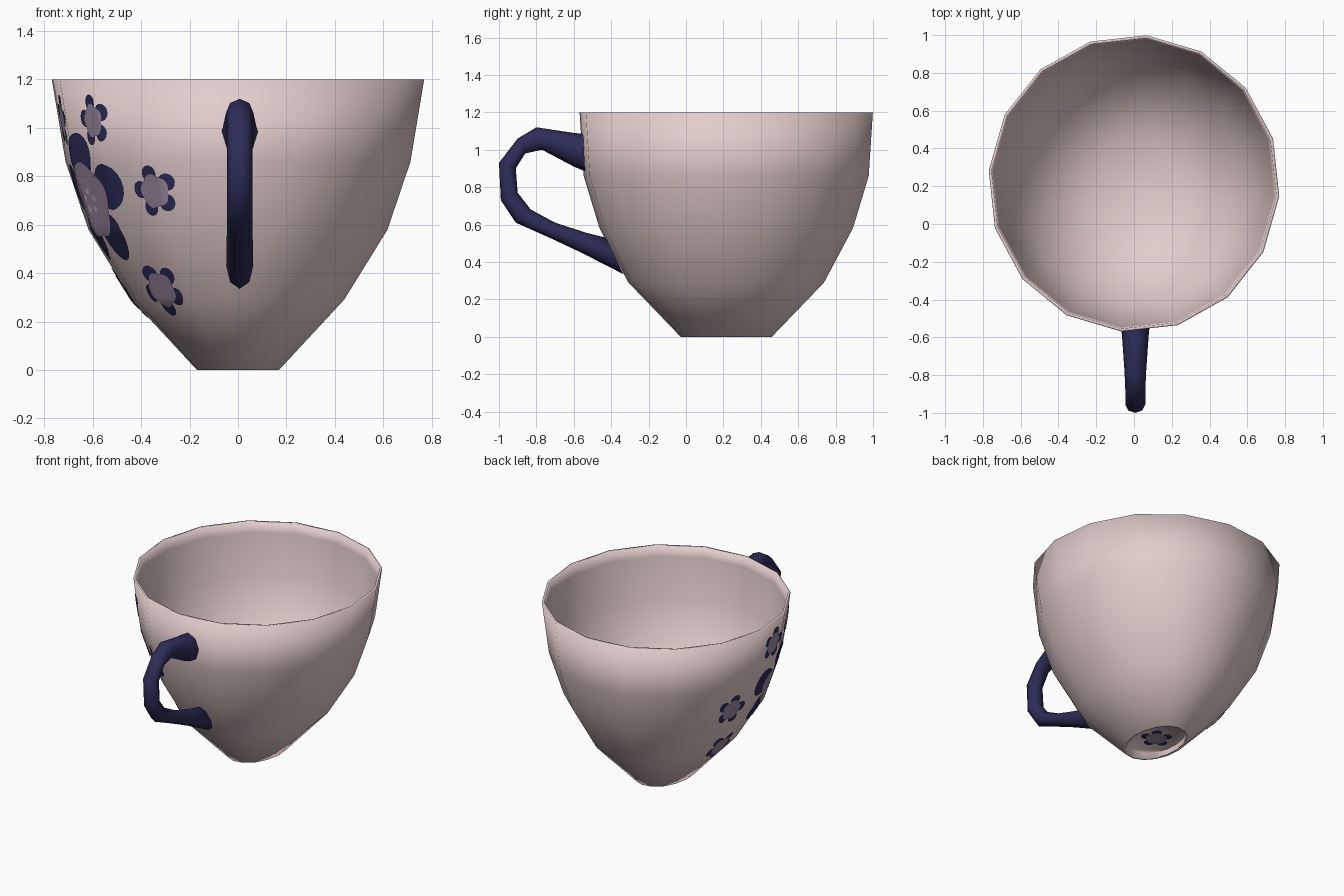
import bpy, bmesh, math
from mathutils import Vector
from mathutils.bvhtree import BVHTree

if "Cube" in bpy.data.objects:
    bpy.data.objects.remove(bpy.data.objects["Cube"])


def material(name, rgb):
    m = bpy.data.materials.new(name)
    m.diffuse_color = (*rgb, 1)
    m.use_nodes = True
    m.node_tree.nodes["Principled BSDF"].inputs["Base Color"].default_value = m.diffuse_color
    return m


PINK = material("pale pink glaze", (0.76, 0.61, 0.60))
NAVY = material("navy", (0.026, 0.026, 0.10))
MAUVE = material("grey mauve", (0.33, 0.26, 0.35))
PALE = material("pale mauve", (0.58, 0.48, 0.55))


def finish(bm, name, mats, angle=50, recalc=True):
    if recalc:
        bmesh.ops.recalc_face_normals(bm, faces=bm.faces)
    me = bpy.data.meshes.new(name)
    bm.to_mesh(me)
    bm.free()
    ob = bpy.data.objects.new(name, me)
    bpy.context.collection.objects.link(ob)
    for m in mats:
        me.materials.append(m)
    bpy.ops.object.select_all(action='DESELECT')
    ob.select_set(True)
    bpy.context.view_layer.objects.active = ob
    bpy.ops.object.shade_smooth_by_angle(angle=math.radians(angle))
    return ob


def loft(bm, rings):
    """Join rings of points with quads and close both ends."""
    rows = [[bm.verts.new(p) for p in r] for r in rings]
    n = len(rows[0])
    for a, b in zip(rows, rows[1:]):
        for i in range(n):
            j = (i + 1) % n
            bm.faces.new((a[i], a[j], b[j], b[i]))
    bm.faces.new(rows[0])
    bm.faces.new(rows[-1])


# Cup: 16-sided oval rings from the foot, up the outside, down the inside
CY, SIDES, FOOT = 0.215, 16, 0.035
profile = [  # z, x radius, y radius
    (FOOT, 0.15, 0.22), (0.0, 0.155, 0.228), (0.0, 0.17, 0.245),
    (0.29, 0.44, 0.525), (0.58, 0.62, 0.68), (0.86, 0.715, 0.765),
    (1.2, 0.772, 0.787),
    (1.2, 0.757, 0.772), (1.13, 0.745, 0.765), (0.86, 0.694, 0.743),
    (0.60, 0.602, 0.652), (0.40, 0.43, 0.47), (0.28, 0.22, 0.25)]


def oval(z, rx, ry):
    pts = []
    for i in range(SIDES):
        a = math.radians(-5) + math.tau * i / SIDES
        pts.append((rx * math.cos(a), CY + ry * math.sin(a), z))
    return pts


bm = bmesh.new()
loft(bm, [oval(*p) for p in profile])
cup = finish(bm, "cup", [PINK], 80)
# The rim is soft, so smooth across it; the foot recess stays crisp
sharp = cup.data.attributes.get("sharp_edge")
for e in cup.data.edges:
    if all(cup.data.vertices[v].co.z > 1.1 for v in e.vertices):
        e.use_edge_sharp = False
tree = BVHTree.FromObject(cup, bpy.context.evaluated_depsgraph_get())

# Handle: oval rings between outer and inner outline points (y, z), half width
outline = [
    ((-0.55, 1.085), (-0.54, 0.885), 0.075), ((-0.60, 1.09), (-0.60, 0.91), 0.07),
    ((-0.80, 1.12), (-0.77, 1.00), 0.057), ((-0.90, 1.06), (-0.86, 0.98), 0.053),
    ((-1.00, 0.93), (-0.91, 0.90), 0.053), ((-0.99, 0.73), (-0.90, 0.77), 0.053),
    ((-0.91, 0.61), (-0.83, 0.68), 0.053), ((-0.73, 0.53), (-0.70, 0.61), 0.053),
    ((-0.56, 0.45), (-0.53, 0.555), 0.055), ((-0.335, 0.335), (-0.43, 0.53), 0.055)]
rings = []
for o, i, w in outline:
    o, i = Vector((0, *o)), Vector((0, *i))
    mid, half = (o + i) / 2, (o - i) / 2
    rings.append([mid + half * math.cos(math.tau * k / 8)
                  + Vector((0.007 + w * math.sin(math.tau * k / 8), 0, 0))
                  for k in range(8)])
bm = bmesh.new()
loft(bm, rings)
finish(bm, "handle", [NAVY], 60)


# Painted flowers: thin patches laid on the cup surface
def side_place(deg, z0):
    """Map flat (u, v) offsets to the cup's side, around an angle and height."""
    def hit(a, z):
        d = Vector((math.cos(a), math.sin(a), 0))
        return tree.ray_cast(Vector((0, CY, z)) + d * 2, -d)
    a0 = math.radians(deg)
    c = hit(a0, z0)[0]
    r = math.hypot(c.x, c.y - CY)

    def place(u, v, lift):
        p, n = hit(a0 + u / r, z0 + v)[:2]
        return p + n * lift
    return place


def base_place(u, v, lift):
    return Vector((u, CY - v, FOOT - lift))


def patch(bm, place, u, v, r, lift, mat, wave=0.0, turn=0.0, rows=4, n=20):
    def at(k, t):
        a = math.tau * k / n
        s = r * t * (1 + wave * math.cos(5 * (a - turn)))
        return bm.verts.new(place(u + s * math.cos(a), v + s * math.sin(a), lift))
    centre = at(0, 0)
    prev = None
    for row in range(1, rows + 1):
        cur = [at(k, row / rows) for k in range(n)]
        for k in range(n):
            j = (k + 1) % n
            if prev is None:
                f = bm.faces.new((centre, cur[k], cur[j]))
            else:
                f = bm.faces.new((prev[k], cur[k], cur[j], prev[j]))
            f.material_index = mat
        prev = cur


def flower(name, place, size, turn_deg, petal=0.33, heart=0.63, dots=False):
    """Five petals under a five-cornered heart, with optional dots."""
    bm = bmesh.new()
    turn = math.radians(turn_deg)
    patch(bm, place, 0, 0, size * heart, 0.006, 0, 0.06, turn, 6, 30)
    for k in range(5):
        a = turn + math.tau * k / 5
        d = size * (1 - petal)
        patch(bm, place, d * math.cos(a), d * math.sin(a), size * petal, 0.004, 1)
        if dots:
            patch(bm, place, 0.04 * math.cos(a), 0.04 * math.sin(a), 0.014, 0.008, 2, n=10, rows=2)
    finish(bm, name, [MAUVE, NAVY, PALE], 80, recalc=False)


flower("large_flower", side_place(204, 0.70), 0.28, 90, 0.34, 0.54, True)
spots = [(217, 1.03, 100), (190, 1.03, 80), (241, 0.74, 103),
         (164, 0.66, 77), (232, 0.335, 120), (172, 0.325, 60)]
for i, (deg, z, turn) in enumerate(spots):
    flower(f"small_flower_{i + 1}", side_place(deg, z), 0.108, turn)
flower("base_flower", base_place, 0.10, 90)
